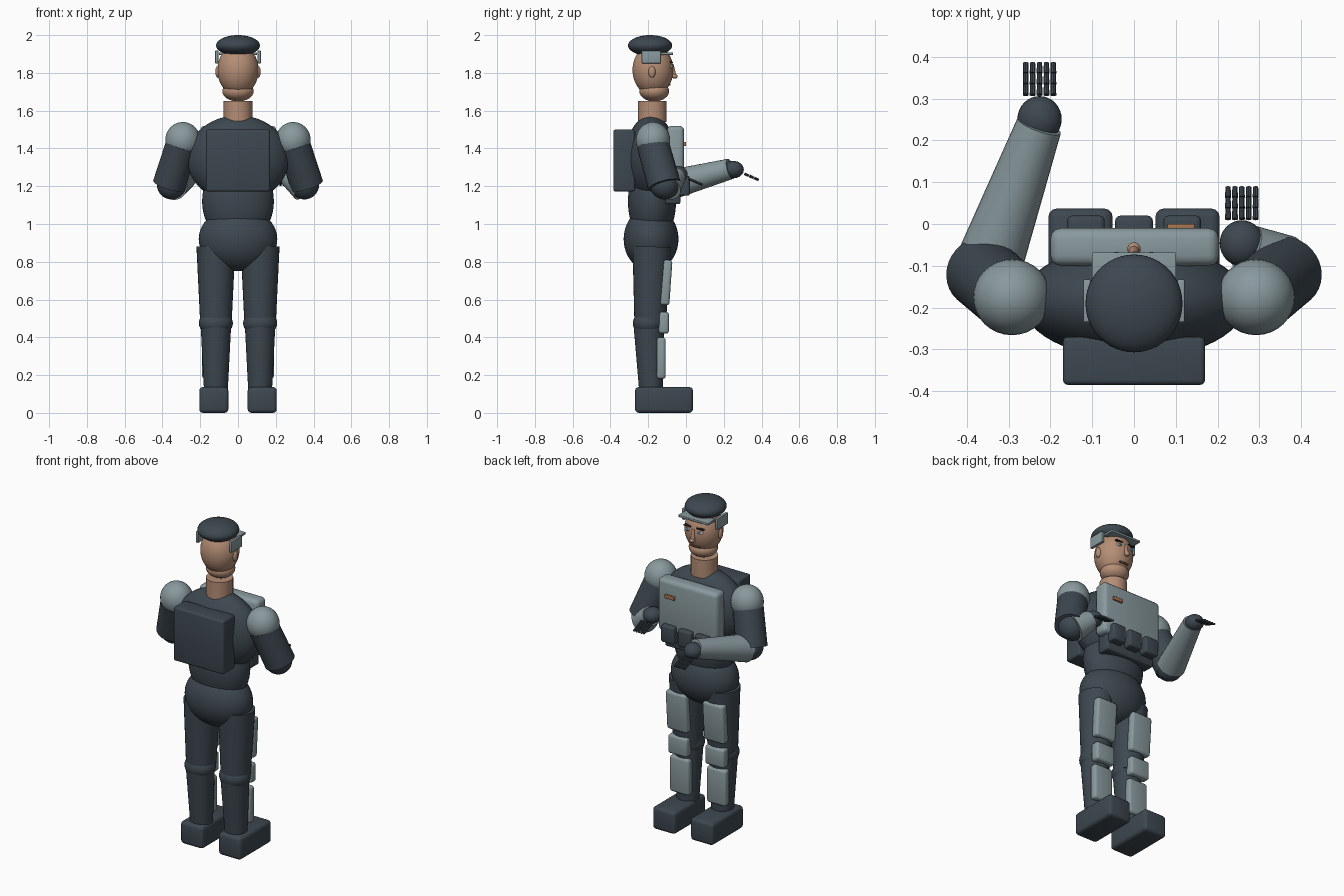
import bpy, bmesh, math
from mathutils import Vector, Matrix

if "Cube" in bpy.data.objects:
    bpy.data.objects.remove(bpy.data.objects["Cube"], do_unlink=True)


def material(name, r, g, b):
    m = bpy.data.materials.new(name)
    m.use_nodes = True
    m.diffuse_color = (r, g, b, 1)
    bsdf = next(n for n in m.node_tree.nodes if n.type == "BSDF_PRINCIPLED")
    bsdf.inputs["Base Color"].default_value = (r, g, b, 1)
    return m


DARK = material("dark slate cloth", 0.047, 0.064, 0.08)
LIGHT = material("grey teal armour", 0.25, 0.32, 0.34)
SKIN = material("skin", 0.46, 0.27, 0.18)
BADGE = material("copper badge", 0.4, 0.18, 0.08)
WHITE = material("eye white", 0.6, 0.6, 0.58)
BLUE = material("iris blue", 0.05, 0.16, 0.3)
HAIR = material("dark brow", 0.03, 0.02, 0.015)
LIP = material("lip", 0.25, 0.1, 0.07)


def finish(bm, name, mat):
    mesh = bpy.data.meshes.new(name)
    bm.to_mesh(mesh)
    bm.free()
    ob = bpy.data.objects.new(name, mesh)
    bpy.context.collection.objects.link(ob)
    mesh.materials.append(mat)
    bpy.ops.object.select_all(action="DESELECT")
    ob.select_set(True)
    bpy.context.view_layer.objects.active = ob
    bpy.ops.object.shade_smooth_by_angle(angle=math.radians(35))
    return ob


def ball(name, centre, radii, mat, segs=32):
    """Ellipsoid."""
    bm = bmesh.new()
    bmesh.ops.create_uvsphere(bm, u_segments=segs, v_segments=segs // 2, radius=1)
    bm.transform(Matrix.Translation(centre) @ Matrix.Diagonal((*radii, 1)))
    return finish(bm, name, mat)


def limb(name, start, end, r1, r2, mat, segs=32):
    """Tapered cylinder between two points."""
    a, b = Vector(start), Vector(end)
    bm = bmesh.new()
    bmesh.ops.create_cone(bm, cap_ends=True, segments=segs, radius1=r1,
                          radius2=r2, depth=(b - a).length)
    turn = (b - a).to_track_quat("Z", "Y").to_matrix().to_4x4()
    bm.transform(Matrix.Translation((a + b) / 2) @ turn)
    return finish(bm, name, mat)


def box(name, low, high, mat, bevel=0.0, tilt=0.0):
    """Box between two corners, with rounded edges and a tilt about x."""
    a, b = Vector(low), Vector(high)
    bm = bmesh.new()
    bmesh.ops.create_cube(bm, size=1)
    bm.transform(Matrix.Diagonal((*(b - a), 1)))
    if bevel:
        bmesh.ops.bevel(bm, geom=bm.edges[:], offset=bevel, segments=3,
                        profile=0.5, affect="EDGES")
    bm.transform(Matrix.Translation((a + b) / 2) @ Matrix.Rotation(tilt, 4, "X"))
    return finish(bm, name, mat)


def hand(side, x, y, z):
    """Rounded palm with five jointed fingers pointing forward."""
    ball(side + "_hand", (x, y, z), (0.053, 0.055, 0.046), DARK)
    for i in range(5):
        fx = x + (i - 2) * 0.0165
        for j in range(3):
            a = Vector((fx, y + 0.058 + j * 0.026, z - 0.022 - j * 0.011))
            limb(f"{side}_finger_{i}_{j}", a, a + Vector((0, 0.024, -0.011)),
                 0.0075, 0.0065, DARK, 10)


# Body
ball("chest", (0, -0.185, 1.345), (0.27, 0.138, 0.23), DARK, 48)
ball("abdomen", (0, -0.18, 1.12), (0.19, 0.127, 0.23), DARK, 48)
ball("pelvis", (0, -0.185, 0.92), (0.208, 0.145, 0.17), DARK, 48)
limb("neck", (0, -0.178, 1.54), (0, -0.178, 1.65), 0.076, 0.076, SKIN)

# Vest, pouches and pack
box("backpack", (-0.17, -0.385, 1.172), (0.17, -0.27, 1.5), DARK, 0.012)
box("chest_plate", (-0.2, -0.1, 1.2), (0.203, -0.01, 1.52), LIGHT, 0.025)
box("badge", (0.08, -0.012, 1.413), (0.145, 0.0, 1.435), BADGE, 0.002)
box("vest_base", (-0.165, -0.11, 1.105), (0.165, -0.03, 1.25), DARK, 0.01)
for i in (-1, 0, 1):
    x = i * 0.115
    box(f"pouch_{i + 1}", (x - 0.045, -0.06, 1.15), (x + 0.045, 0.02, 1.255), DARK, 0.012)

# Head and face
ball("skull", (0, -0.175, 1.815), (0.109, 0.108, 0.135), SKIN, 48)
ball("jaw", (0, -0.168, 1.703), (0.083, 0.079, 0.054), SKIN)
ball("nose_tip", (0, -0.06, 1.782), (0.016, 0.016, 0.013), SKIN, 16)
limb("nose_bridge", (0, -0.064, 1.785), (0, -0.074, 1.845), 0.013, 0.008, SKIN, 16)
box("mouth", (-0.03, -0.1, 1.732), (0.03, -0.082, 1.741), LIP, 0.003)
for s, side in ((1, "left"), (-1, "right")):
    ball(side + "_ear", (s * 0.107, -0.18, 1.805), (0.013, 0.019, 0.031), SKIN, 20)
    ball(side + "_eye", (s * 0.042, -0.077, 1.833), (0.019, 0.008, 0.009), WHITE, 16)
    ball(side + "_iris", (s * 0.042, -0.071, 1.833), (0.009, 0.004, 0.008), BLUE, 16)
    box(side + "_brow", (s * 0.042 - 0.024, -0.086, 1.852),
        (s * 0.042 + 0.024, -0.07, 1.86), HAIR, 0.002)
    box(side + "_ear_cover", (s * 0.1125 - 0.0085, -0.235, 1.85),
        (s * 0.1125 + 0.0085, -0.133, 1.918), LIGHT, 0.003)

# Cap
ball("cap", (0, -0.19, 1.945), (0.116, 0.117, 0.055), DARK, 48)
box("cap_brim", (-0.101, -0.14, 1.895), (0.101, -0.068, 1.909), LIGHT, 0.003)

# Legs
for s, side in ((1, "left"), (-1, "right")):
    x = s * 0.117
    limb(side + "_thigh", (x, -0.18, 0.88), (x, -0.19, 0.47), 0.103, 0.083, DARK)
    ball(side + "_knee", (x, -0.198, 0.475), (0.09, 0.083, 0.07), DARK)
    limb(side + "_shin", (x, -0.197, 0.47), (x, -0.185, 0.12), 0.081, 0.063, DARK)
    x = s * 0.128
    box(side + "_boot", (x - 0.077, -0.27, 0), (x + 0.077, 0.037, 0.137), DARK, 0.02)
    x = s * 0.125
    box(side + "_thigh_plate", (x - 0.07, -0.13, 0.57), (x + 0.07, -0.08, 0.81),
        LIGHT, 0.015, math.radians(-4))
    box(side + "_knee_plate", (x - 0.065, -0.145, 0.42), (x + 0.065, -0.09, 0.535), LIGHT, 0.015)
    box(side + "_shin_plate", (x - 0.065, -0.155, 0.18), (x + 0.065, -0.108, 0.4), LIGHT, 0.015)

# Shoulders and upper arms
for s, side in ((1, "left"), (-1, "right")):
    ball(side + "_shoulder_pad", (s * 0.292, -0.175, 1.443), (0.093, 0.091, 0.097), LIGHT)
    limb(side + "_upper_arm", (s * 0.297, -0.175, 1.42), (s * 0.365, -0.115, 1.205),
         0.086, 0.088, DARK)
    ball(side + "_elbow", (s * 0.352, -0.113, 1.21), (0.078, 0.078, 0.08), DARK)

# Forearms: one reaches forward, one is folded in
limb("right_forearm", (-0.345, -0.09, 1.205), (-0.227, 0.235, 1.292), 0.08, 0.055, LIGHT)
hand("right", -0.226, 0.251, 1.288)
limb("left_forearm", (0.35, -0.1, 1.195), (0.268, -0.055, 1.255), 0.078, 0.056, LIGHT)
hand("left", 0.258, -0.046, 1.262)
